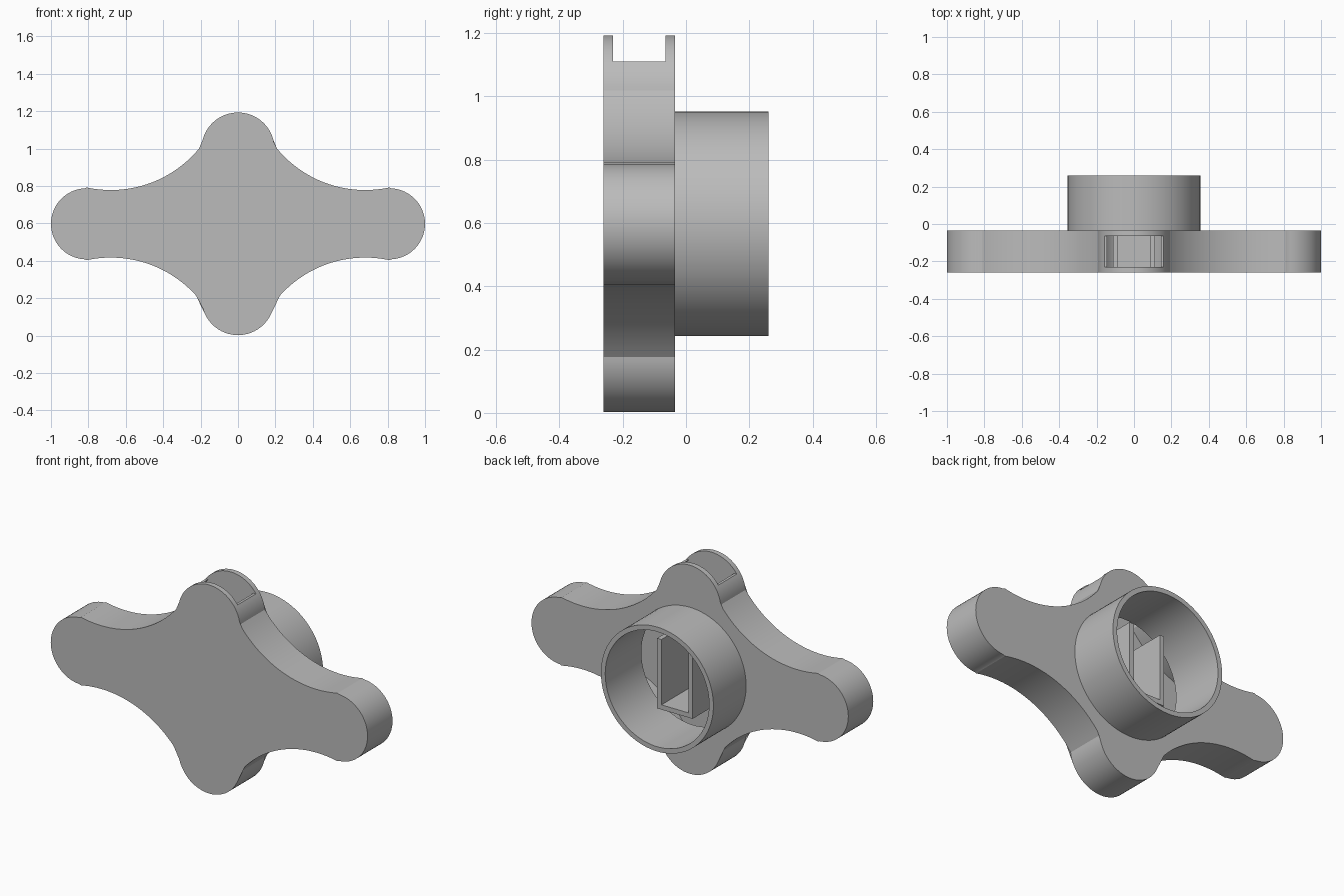
import bpy, bmesh, math

if "Cube" in bpy.data.objects:
    bpy.data.objects.remove(bpy.data.objects["Cube"])

MID = 0.5975            # height of the knob axis
FRONT, BACK, WALL = -0.26, -0.035, 0.03

gray = bpy.data.materials.new("plain gray")
gray.diffuse_color = (0.5, 0.5, 0.5, 1)
gray.use_nodes = True
gray.node_tree.nodes["Principled BSDF"].inputs["Base Color"].default_value = gray.diffuse_color


def prism(name, pts, y0, y1):
    """Extrude a closed x/z outline from y0 to y1."""
    bm = bmesh.new()
    face = bm.faces.new([bm.verts.new((x, y0, z + MID)) for x, z in pts])
    ext = bmesh.ops.extrude_face_region(bm, geom=[face])
    verts = [g for g in ext["geom"] if isinstance(g, bmesh.types.BMVert)]
    bmesh.ops.translate(bm, verts=verts, vec=(0, y1 - y0, 0))
    bmesh.ops.recalc_face_normals(bm, faces=bm.faces[:])
    mesh = bpy.data.meshes.new(name)
    bm.to_mesh(mesh)
    bm.free()
    mesh.materials.append(gray)
    obj = bpy.data.objects.new(name, mesh)
    bpy.context.collection.objects.link(obj)
    return obj


def arc(cx, cz, r, a0, a1, n):
    return [(cx + r * math.cos(math.radians(a0 + (a1 - a0) * i / n)),
             cz + r * math.sin(math.radians(a0 + (a1 - a0) * i / n)))
            for i in range(n + 1)]


def knob_outline(d):
    """Four-lobed outline, shrunk inward by d; one quadrant is mirrored."""
    quad = arc(0, 0.4, 0.195 - d, 90, 5, 16)                  # upper lobe
    quad += arc(0.68, 0.793, 0.6125 + d, 217.3, 282.2, 28)    # hollow flank
    quad += arc(0.81, 0, 0.19 - d, 87, 0, 16)                 # side lobe
    half = quad + [(x, -z) for x, z in reversed(quad[:-1])]
    return half + [(-x, z) for x, z in reversed(half[1:-1])]


def circle(r):
    return arc(0, 0, r, 0, 360, 96)[:-1]


def box(x, z0, z1):
    return [(-x, z0), (x, z0), (x, z1), (-x, z1)]


def cut(obj, cutter):
    cutter.hide_render = True
    mod = obj.modifiers.new("cut", 'BOOLEAN')
    mod.operation, mod.solver, mod.object = 'DIFFERENCE', 'EXACT', cutter
    bpy.ops.object.select_all(action='DESELECT')
    bpy.context.view_layer.objects.active = obj
    obj.select_set(True)
    bpy.ops.object.modifier_apply(modifier=mod.name)
    bpy.data.objects.remove(cutter)


def smooth(obj):
    bpy.ops.object.select_all(action='DESELECT')
    bpy.context.view_layer.objects.active = obj
    obj.select_set(True)
    bpy.ops.object.shade_smooth_by_angle(angle=math.radians(25))


# Hollow handle: shell, notch in the upper lobe, opening into the collar
handle = prism("handle", knob_outline(0), FRONT, BACK)
cut(handle, prism("cavity", knob_outline(0.012), FRONT + WALL, BACK - WALL))
cut(handle, prism("notch", box(0.25, 0.5125, 0.7), FRONT + WALL, BACK - WALL))
cut(handle, prism("opening", circle(0.328), -0.15, 0.1))
smooth(handle)

# Round collar on the back
collar = prism("collar", circle(0.355), BACK, 0.26)
cut(collar, prism("bore", circle(0.328), -0.2, 0.4))
smooth(collar)

# U-shaped shaft socket standing on the inside of the front wall
o, i, t = 0.112, 0.085, 0.2
prism("shaft_socket", [(-o, -t), (o, -t), (o, t), (i, t), (i, -t + 0.027),
                       (-i, -t + 0.027), (-i, t), (-o, t)], FRONT + WALL, 0.1)
